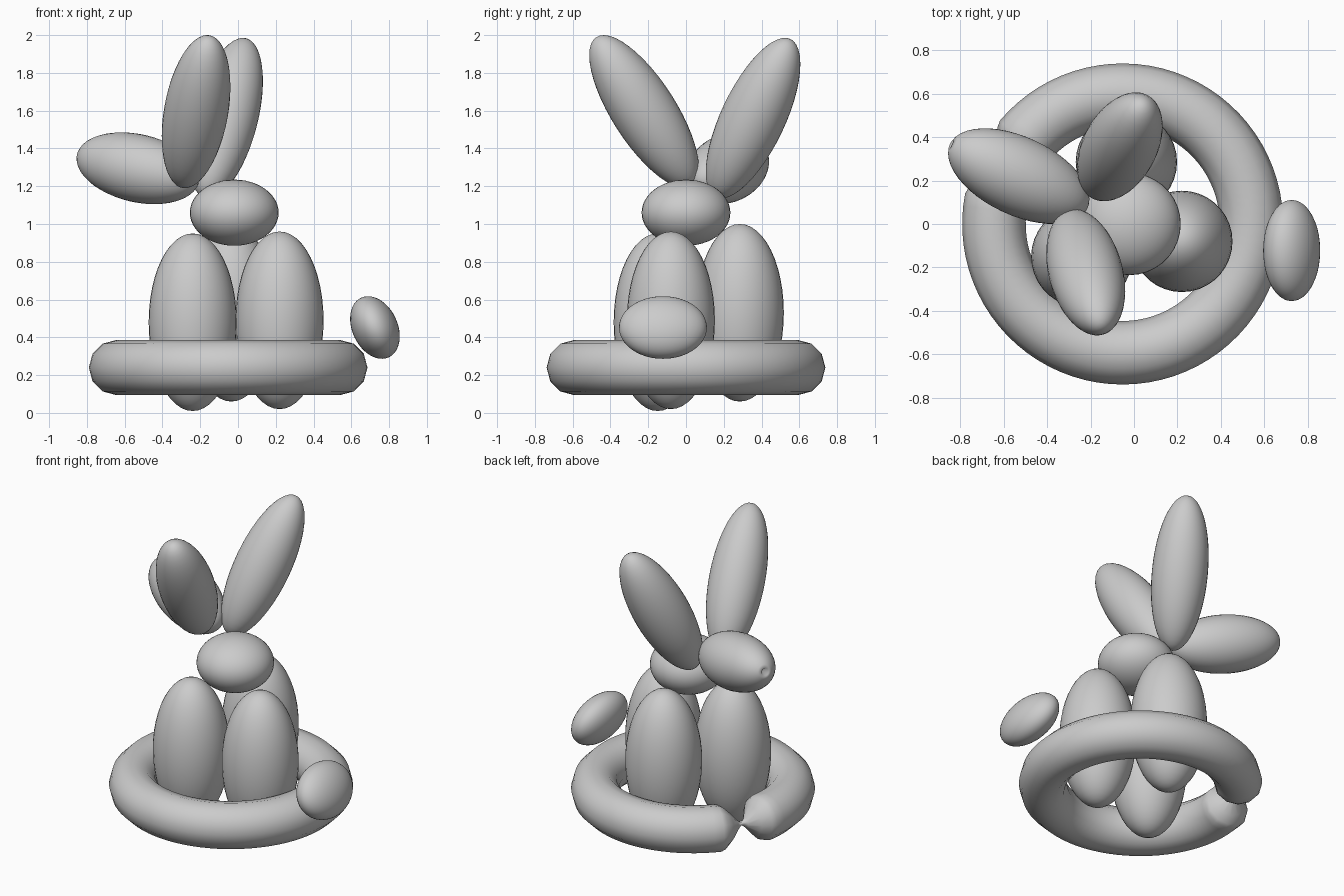
import bpy, bmesh
from math import sin, cos, radians
from mathutils import Vector, Matrix

if "Cube" in bpy.data.objects:
    bpy.data.objects.remove(bpy.data.objects["Cube"])


def finish(name, bm):
    bmesh.ops.recalc_face_normals(bm, faces=bm.faces)
    for f in bm.faces:
        f.smooth = True
    me = bpy.data.meshes.new(name)
    bm.to_mesh(me)
    bm.free()
    ob = bpy.data.objects.new(name, me)
    bpy.context.collection.objects.link(ob)
    return ob


def balloon(name, centre, radii, axis=(0, 0, 1), rot=None, dent=0.0):
    """Ellipsoid whose local z points along axis; dent pushes in its tip."""
    bm = bmesh.new()
    bmesh.ops.create_uvsphere(bm, u_segments=36, v_segments=24, radius=1)
    for v in bm.verts:
        if dent and v.co.z > 0.999:
            v.co.z -= dent
    if rot is None:
        rot = Vector((0, 0, 1)).rotation_difference(Vector(axis)).to_matrix().to_4x4()
    bm.transform(Matrix.Translation(centre) @ rot @ Matrix.Diagonal((*radii, 1)))
    return finish(name, bm)


# three upright body balloons
for i, (x, y, z) in enumerate([(-0.24, -0.15, 0.48), (0.22, -0.08, 0.49), (-0.035, 0.285, 0.53)]):
    balloon(f"body_balloon_{i + 1}", (x, y, z), (0.233, 0.233, 0.47))

# head bubble in the middle
balloon("neck_bubble", (-0.02, 0, 1.06), (0.235, 0.235, 0.175))

# snout with dented tip, and two ears
balloon("snout", (-0.53, 0.22, 1.295), (0.18, 0.18, 0.354), (-0.887, 0.415, 0.2), dent=0.12)
balloon("ear_front", (-0.222, -0.222, 1.595), (0.17, 0.17, 0.473), (0.147, -0.533, 0.833))
balloon("ear_back", (-0.065, 0.355, 1.56), (0.17, 0.17, 0.474), (0.225, 0.416, 0.881))

# flattened tail bubble
balloon("tail", (0.725, -0.122, 0.452), (0.12, 0.233, 0.174),
        rot=Matrix.Rotation(radians(-25), 4, 'Y'))

# base ring: a long balloon bent round, pinched where its ends meet
R, r, pinch, sides = 0.592, 0.146, 154.5, 12
taper = [(0, 0.05), (3, 0.22), (8, 0.64), (12, 0.92), (14.5, 1.0)]
n = 72
stations = taper + [(14.5 + (331.0 * i) / n, 1.0) for i in range(1, n)]
stations += [(360 - a, s) for a, s in reversed(taper)]
bm = bmesh.new()
loops = []
for a, s in stations:
    t = radians(pinch + a)
    loop = []
    for k in range(sides):
        p = radians(360 * k / sides)
        d = R + r * s * cos(p)
        loop.append(bm.verts.new((-0.052 + d * cos(t), d * sin(t), 0.24 + r * s * sin(p))))
    loops.append(loop)
for l0, l1 in zip(loops, loops[1:]):
    for k in range(sides):
        j = (k + 1) % sides
        bm.faces.new((l0[k], l0[j], l1[j], l1[k]))
bmesh.ops.remove_doubles(bm, verts=bm.verts, dist=0.0005)
finish("base_ring", bm)
